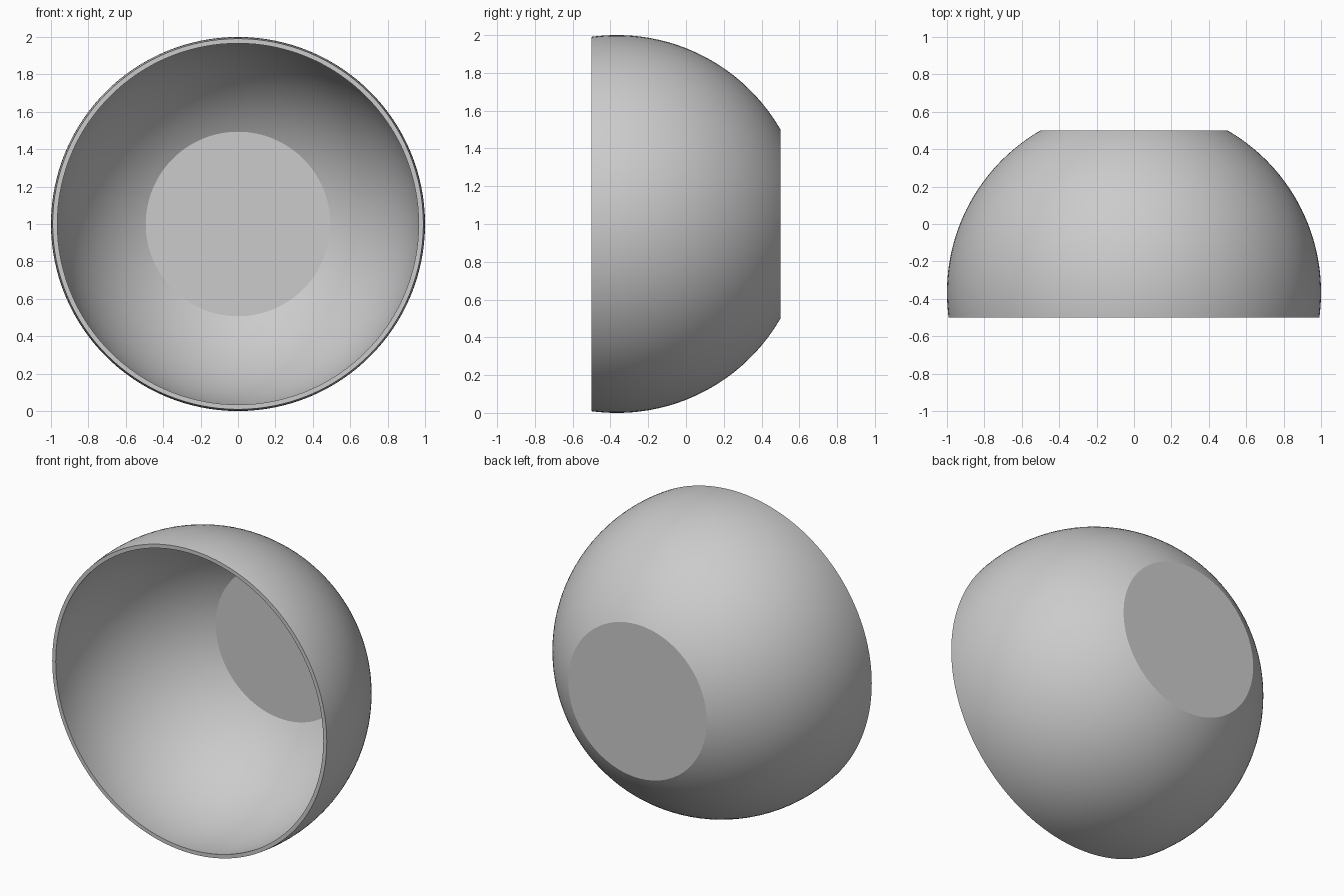
import bpy, bmesh, math

cube = bpy.data.objects.get("Cube")
if cube:
    bpy.data.objects.remove(cube, do_unlink=True)

# Plain grey material
GREY = (0.6, 0.6, 0.6, 1.0)
mat = bpy.data.materials.new("plain_grey")
mat.diffuse_color = GREY
mat.use_nodes = True
mat.node_tree.nodes["Principled BSDF"].inputs["Base Color"].default_value = GREY

FRONT, BACK, WALL = -0.5, 0.5, 0.025
CENTRE = BACK - math.sqrt(0.75)   # sphere centre along y
STEPS, SIDES = 48, 128


def arc(radius, back):
    """Half profile (radius, y) of a sphere cut flat at the front and back."""
    start = math.asin((FRONT - CENTRE) / radius)
    end = math.asin((back - CENTRE) / radius)
    angles = [start + (end - start) * i / STEPS for i in range(STEPS + 1)]
    return [(radius * math.cos(a), CENTRE + radius * math.sin(a)) for a in angles]


# Closed wall section: outer disc centre, outer arc, rim, inner arc, inner disc centre
profile = [(0, BACK)] + arc(1, BACK)[::-1] + arc(1 - WALL, BACK - WALL) + [(0, BACK - WALL)]

# Spin the section around the y axis through the middle height
bm = bmesh.new()
verts = [bm.verts.new((r, y, 1)) for r, y in profile]
edges = [bm.edges.new(pair) for pair in zip(verts, verts[1:])]
bmesh.ops.spin(bm, geom=verts + edges, cent=(0, 0, 1), axis=(0, 1, 0),
               angle=math.tau, steps=SIDES)
bmesh.ops.remove_doubles(bm, verts=bm.verts, dist=0.0001)
bmesh.ops.recalc_face_normals(bm, faces=bm.faces)
mesh = bpy.data.meshes.new("bowl_shell")
bm.to_mesh(mesh)
bm.free()
mesh.materials.append(mat)

bowl = bpy.data.objects.new("bowl_shell", mesh)
bpy.context.collection.objects.link(bowl)
bpy.context.view_layer.objects.active = bowl
bowl.select_set(True)
bpy.ops.object.shade_smooth_by_angle(angle=math.radians(25))
